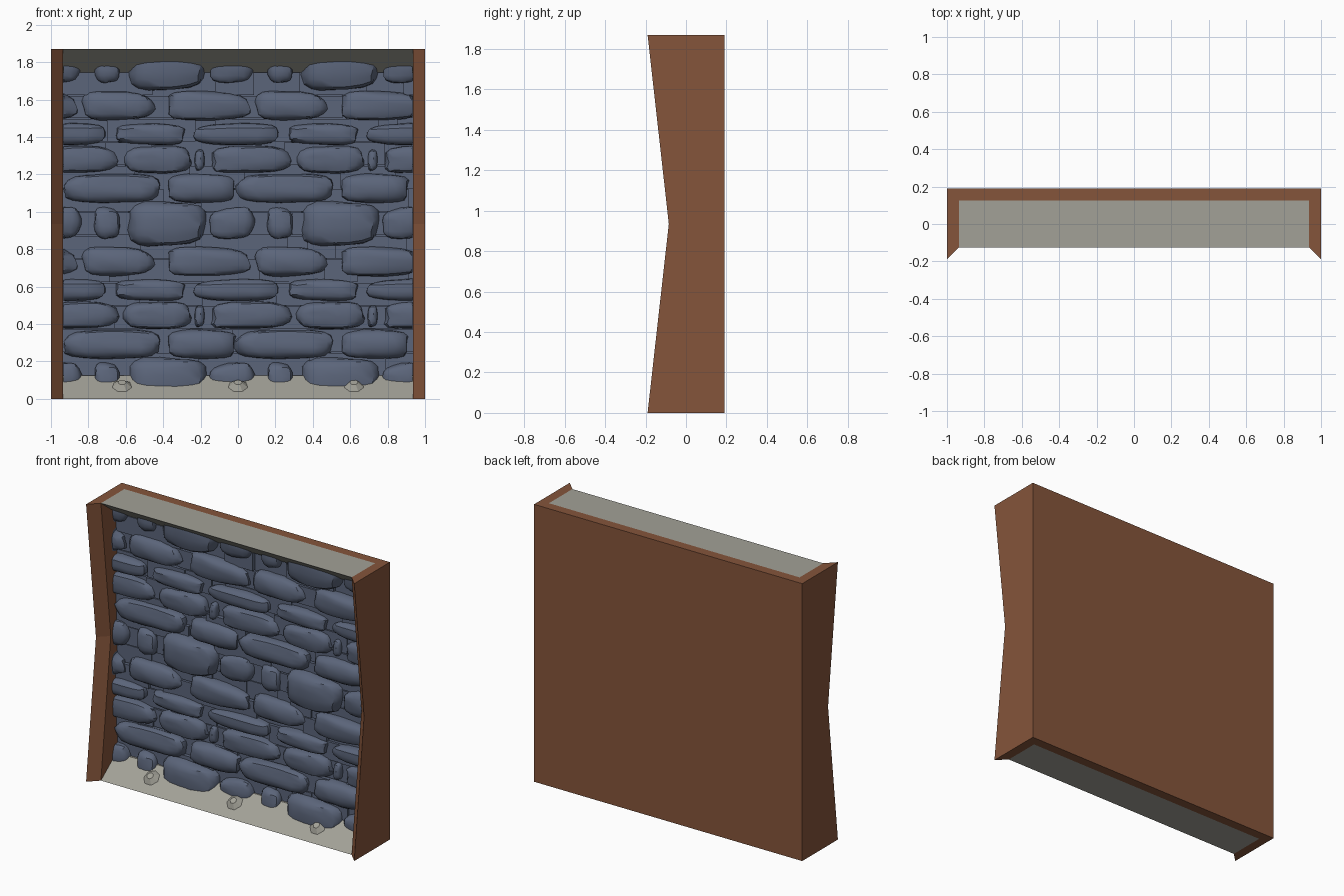
import bpy, bmesh, random
from mathutils import Vector, noise

old = bpy.data.objects.get("Cube")
if old:
    bpy.data.objects.remove(old, do_unlink=True)

HEIGHT, INNER, WALL_Y = 1.87, 0.935, 0.06


def material(name, colour):
    mat = bpy.data.materials.new(name)
    mat.use_nodes = True
    mat.diffuse_color = (*colour, 1)
    mat.node_tree.nodes["Principled BSDF"].inputs["Base Color"].default_value = (*colour, 1)
    return mat


wood = material("brown wood", (0.235, 0.09, 0.043))
concrete = material("pale grey", (0.36, 0.355, 0.31))
rock = material("slate blue", (0.105, 0.13, 0.195))


def finish(name, bm, mat, smooth=False):
    bmesh.ops.recalc_face_normals(bm, faces=bm.faces)
    mesh = bpy.data.meshes.new(name)
    bm.to_mesh(mesh)
    bm.free()
    mesh.materials.append(mat)
    obj = bpy.data.objects.new(name, mesh)
    bpy.context.collection.objects.link(obj)
    if smooth:
        bpy.ops.object.select_all(action='DESELECT')
        obj.select_set(True)
        bpy.context.view_layer.objects.active = obj
        bpy.ops.object.shade_smooth_by_angle(angle=0.6)
    return obj


def loft(name, sections, mat):
    """Skin a row of matching cross-sections and cap both ends."""
    bm = bmesh.new()
    rings = [[bm.verts.new(p) for p in ring] for ring in sections]
    for a, b in zip(rings, rings[1:]):
        for i in range(len(a)):
            j = (i + 1) % len(a)
            bm.faces.new((a[i], a[j], b[j], b[i]))
    bm.faces.new(rings[0])
    bm.faces.new(rings[-1])
    return finish(name, bm, mat)


def extrude_x(name, profile, mat):
    return loft(name, [[(x, y, z) for y, z in profile] for x in (-INNER, INNER)], mat)


# Frame: waisted side panels with mitred fronts, and the back board
for side, label in ((1, "left"), (-1, "right")):
    rings = []
    for z, front in ((0, -0.19), (HEIGHT / 2, -0.085), (HEIGHT, -0.19)):
        rings.append([(side, 0.19, z), (side, front, z),
                      (side * INNER, front + 0.065, z), (side * INNER, 0.19, z)])
    loft(label + "_side_panel", rings, wood)
extrude_x("back_board", [(0.125, 0), (0.19, 0), (0.19, HEIGHT), (0.125, HEIGHT)], wood)

# Sloping ledge and its mirrored lintel
slope = [(-0.125, 0), (0.125, 0), (0.125, 0.125), (0.04, 0.125)]
extrude_x("ledge", slope, concrete)
extrude_x("lintel", [(y, HEIGHT - z) for y, z in slope], concrete)

# Faceted studs on the ledge slope
normal = Vector((0, -0.125, 0.165)).normalized()
for i in (-1, 0, 1):
    bm = bmesh.new()
    bmesh.ops.create_cone(bm, cap_ends=True, segments=7, radius1=0.055,
                          radius2=0.022, depth=0.026)
    stud = finish("ledge_stud", bm, concrete)
    stud.rotation_euler = normal.to_track_quat('Z', 'Y').to_euler()
    stud.location = Vector((i * 0.62, -0.035, 0.068)) + normal * 0.012

# Backing wall with shallow uneven blocks that show in the gaps
extrude_x("backing_wall", [(WALL_Y, 0.12), (0.125, 0.12), (0.125, 1.75), (WALL_Y, 1.75)], rock)
rng = random.Random(4)
bm = bmesh.new()
for row in range(13):
    x = -INNER
    while x < INNER - 0.05:
        end = min(x + rng.uniform(0.1, 0.3), INNER)
        depth = rng.uniform(0.004, 0.03)
        cube = bmesh.ops.create_cube(bm, size=1)["verts"]
        for v in cube:
            v.co = Vector(((x + end) / 2 + v.co.x * (end - x),
                           WALL_Y - depth / 2 + v.co.y * depth,
                           0.185 + row * 0.125 + v.co.z * 0.12))
        x = end
finish("gap_blocks", bm, rock)

# Subdivided block that every stone is shaped from
bm = bmesh.new()
bmesh.ops.create_cube(bm, size=2)
bmesh.ops.subdivide_edges(bm, edges=bm.edges[:], cuts=4, use_grid_fill=True)
block = bpy.data.meshes.new("stone_block")
bm.to_mesh(block)
bm.free()


def add_stone(bm, x0, x1, z0, z1, bulge, seed):
    """A rounded, slightly tapered and chipped boulder set in the wall."""
    rnd = random.Random(seed)
    taper, tilt = rnd.uniform(-0.17, 0.17), rnd.uniform(-0.08, 0.08)
    offset = Vector((seed * 3.7, seed * 1.3, 0))
    start = len(bm.verts)
    bm.from_mesh(block)
    bm.verts.ensure_lookup_table()
    half_x, half_z = (x1 - x0) / 2, (z1 - z0) / 2
    for v in bm.verts[start:]:
        p = v.co.copy()
        round_p = p / sum(abs(c) ** 4 for c in p) ** 0.25
        p = round_p.lerp(p.normalized(), 0.22)
        p += noise.noise_vector(p * 1.3 + offset) * 0.13
        p.z = p.z * (1 + taper * p.x) + tilt * p.x
        x = (x0 + x1) / 2 + p.x * half_x * 1.04
        z = (z0 + z1) / 2 + p.z * half_z * 1.04
        v.co = (max(-INNER + 0.003, min(INNER - 0.003, x)),
                WALL_Y + p.y * bulge,
                max(0.01, min(HEIGHT - 0.01, z)))


# Stone courses: one tile of five rows, repeated across and up the wall
PITCH_X, PITCH_Z = 0.925, 0.833
courses = [
    (0.82, 1.05, 0.095, [(-0.58, -0.17)]),
    (0.86, 1.02, 0.065, [(-0.15, 0.08), (0.16, 0.29)]),
    (1.05, 1.20, 0.075, [(-0.93, -0.42), (-0.37, -0.02)]),
    (1.21, 1.35, 0.07, [(-0.60, -0.26), (-0.14, 0.28)]),
    (1.22, 1.33, 0.05, [(-0.23, -0.18)]),
    (1.36, 1.47, 0.07, [(-0.66, -0.28), (-0.23, 0.21)]),
    (1.49, 1.64, 0.075, [(-0.37, 0.05), (0.10, 0.47)]),
]
for r, (z0, z1, bulge, stones) in enumerate(courses):
    bm = bmesh.new()
    for s, (x0, x1) in enumerate(stones):
        for i in (-1, 0, 1):
            for j in (-1, 0, 1):
                dx, dz = i * PITCH_X, j * PITCH_Z
                shown = min(x1 + dx, INNER) - max(x0 + dx, -INNER)
                if shown > 0.04 and z1 + dz > 0.14 and z0 + dz < 1.73:
                    add_stone(bm, x0 + dx, x1 + dx, z0 + dz, z1 + dz, bulge, r * 5 + s + 1)
    finish("stone_course", bm, rock, smooth=True)
bpy.data.meshes.remove(block)
